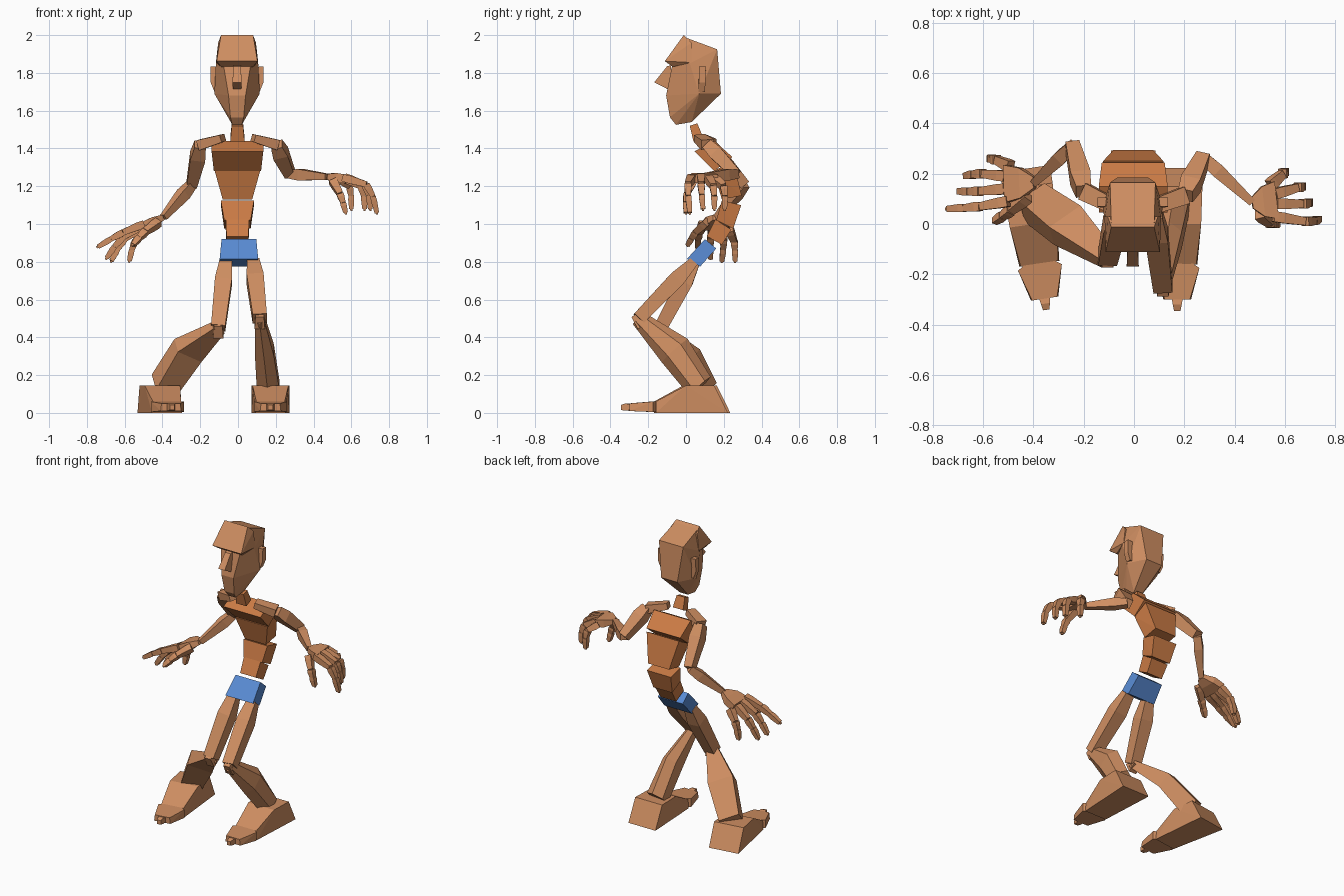
import bpy, bmesh, math
from mathutils import Vector

if "Cube" in bpy.data.objects:
    bpy.data.objects.remove(bpy.data.objects["Cube"])


def material(name, col):
    m = bpy.data.materials.new(name)
    m.diffuse_color = (*col, 1)
    m.use_nodes = True
    m.node_tree.nodes["Principled BSDF"].inputs["Base Color"].default_value = m.diffuse_color
    return m


SKIN = material("skin", (0.62, 0.27, 0.12))
SHIRT = material("torso", (0.60, 0.20, 0.06))
BLUE = material("pelvis", (0.10, 0.26, 0.66))


def finish(name, bm, mat):
    bmesh.ops.recalc_face_normals(bm, faces=bm.faces)
    me = bpy.data.meshes.new(name)
    bm.to_mesh(me)
    bm.free()
    me.materials.append(mat)
    bpy.context.collection.objects.link(bpy.data.objects.new(name, me))


def hull(name, pts, mat=SKIN):
    bm = bmesh.new()
    for p in pts:
        bm.verts.new(p)
    res = bmesh.ops.convex_hull(bm, input=bm.verts)
    loose = [v for v in bm.verts if not v.link_faces]
    bmesh.ops.delete(bm, geom=loose, context='VERTS')
    bmesh.ops.dissolve_limit(bm, angle_limit=0.03, verts=bm.verts, edges=bm.edges)
    finish(name, bm, mat)


def mirrored(pts, cx=0.0):
    return [(cx + s * w, y, z) for w, y, z in pts for s in (-1, 1)]


def limb(name, sections, side, mat=SKIN, n=4):
    """Loft n-sided rings (centre, width, depth) along a bone."""
    ps = [Vector(s[0]) for s in sections]
    ax = (ps[-1] - ps[0]).normalized()
    s = Vector(side)
    s = (s - ax * s.dot(ax)).normalized()
    t = ax.cross(s)
    bm = bmesh.new()
    k = 1 / math.cos(math.pi / n)
    rings = []
    for p, (_, w, d) in zip(ps, sections):
        angs = [math.tau * (i + 0.5) / n for i in range(n)]
        rings.append([bm.verts.new(p + s * math.cos(a) * w / 2 * k + t * math.sin(a) * d / 2 * k)
                      for a in angs])
    bm.faces.new(rings[0])
    bm.faces.new(rings[-1])
    for a, b in zip(rings, rings[1:]):
        for i in range(n):
            j = (i + 1) % n
            bm.faces.new((a[i], a[j], b[j], b[i]))
    finish(name, bm, mat)


# Head, brow cap, nose and ears
CX = -0.005
hull("head", mirrored([
    (.085, -.01, 1.99), (.09, .165, 1.925), (.06, .185, 1.69), (.12, .07, 1.69),
    (.112, .02, 1.85), (.03, .03, 1.54), (.025, -.053, 1.525), (.035, -.085, 1.565),
    (.045, -.105, 1.68), (.07, -.075, 1.83)], CX))
hull("brow", mirrored([
    (.108, -.112, 1.862), (.085, -.012, 2.0), (.085, -.07, 1.832),
    (.112, .03, 1.855), (.1, .03, 1.96)], CX))
hull("nose", mirrored([
    (.02, -.08, 1.84), (.02, -.10, 1.835), (.024, -.168, 1.75),
    (.022, -.10, 1.715), (.022, -.07, 1.72)], CX))
for s, nm in ((-1, "right"), (1, "left")):
    hull(nm + "_ear", [(CX + s * x, y + dy, z) for dy in (0, .035)
                       for x, y, z in ((.09, .065, 1.70), (.12, .065, 1.70),
                                       (.09, .07, 1.83), (.14, .07, 1.835), (.14, .068, 1.75))])

# Spine blocks: (name, top half width, bottom half width, four (y, z) corners)
blocks = [
    ("neck", .03, .038, [(.02, 1.52), (.06, 1.533), (.09, 1.46), (.04, 1.435)], SHIRT),
    ("upper_chest", .137, .125, [(.045, 1.385), (.15, 1.44), (.245, 1.355), (.15, 1.28)], SHIRT),
    ("lower_chest", .12, .078, [(.145, 1.28), (.25, 1.335), (.295, 1.15), (.19, 1.13)], SHIRT),
    ("upper_abdomen", .088, .07, [(.19, 1.125), (.292, 1.10), (.25, .975), (.16, 1.02)], SHIRT),
    ("lower_abdomen", .062, .058, [(.155, 1.025), (.24, .97), (.19, .89), (.11, .935)], SHIRT),
    ("pelvis", .092, .102, [(.10, .92), (.16, .87), (.075, .775), (.005, .815)], BLUE)]
for name, wt, wb, yz, mat in blocks:
    pts = [(w, y, z) for w, (y, z) in zip((wt, wt, wb, wb), yz)]
    hull(name, mirrored(pts, .005 if name == "pelvis" else -.003), mat)

# Arms: clavicle, upper arm, forearm
arms = {
    "right": [(-.08, .07, 1.455), (-.20, .13, 1.42), (-.245, .31, 1.21), (-.395, .165, 1.035)],
    "left": [(.08, .07, 1.455), (.205, .115, 1.42), (.275, .265, 1.265), (.47, .085, 1.25)]}
for nm, (c, sh, el, wr) in arms.items():
    limb(nm + "_clavicle", [(c, .06, .04), (sh, .07, .055)], (0, 1, 0))
    mid = Vector(sh).lerp(Vector(el), .3)
    limb(nm + "_upper_arm", [(sh, .06, .06), (mid, .08, .075), (el, .055, .055)], (1, 0, 0))
    mid = Vector(el).lerp(Vector(wr), .3)
    limb(nm + "_forearm", [(el, .045, .045), (mid, .06, .055), (wr, .032, .03)], (0, 0, 1))

# Hands: palm, thumb and four fingers given as base, knuckle, tip
hands = {
    "right": ([(-.395, .165, 1.035), (-.51, .16, .985)], [
        [(-.42, .11, 1.01), (-.49, .055, .96), (-.555, .01, .89)],
        [(-.50, .09, 1.0), (-.61, .07, .955), (-.74, .06, .88)],
        [(-.51, .14, .99), (-.61, .13, .93), (-.695, .13, .82)],
        [(-.51, .19, .98), (-.60, .20, .92), (-.67, .19, .805)],
        [(-.49, .23, .97), (-.545, .255, .91), (-.575, .26, .805)]]),
    "left": ([(.47, .085, 1.25), (.565, .095, 1.24)], [
        [(.50, .04, 1.23), (.54, .005, 1.16), (.57, .0, 1.06)],
        [(.555, .03, 1.245), (.68, .01, 1.21), (.735, .02, 1.06)],
        [(.565, .08, 1.25), (.67, .08, 1.21), (.70, .09, 1.08)],
        [(.56, .12, 1.24), (.65, .145, 1.20), (.67, .15, 1.08)],
        [(.54, .155, 1.235), (.59, .20, 1.20), (.60, .205, 1.08)]])}
digits = ("thumb", "index", "middle", "ring", "little")
for nm, ((wr, kn), fingers) in hands.items():
    w = Vector(wr)
    k = Vector(kn)
    limb(nm + "_palm", [(w, .045, .03), (w.lerp(k, .45), .12, .05), (k, .15, .045)], (0, 1, 0))
    for dg, (a, b, c) in zip(digits, fingers):
        a, b, c = Vector(a), Vector(b), Vector(c)
        m = b.lerp(c, .5) + (b - a.lerp(c, .5)) * .2
        path = [a, b, m, c]
        side = (0, 1, 0) if dg != "thumb" else (1, 0, 0)
        for i in range(3):
            p, q = path[i], path[i + 1]
            r = .042 - .005 * i
            limb(f"{nm}_{dg}_{i + 1}", [(p, r, r * .9), (p.lerp(q, .3), r, r),
                                        (q, r * .75, r * .75)], side)
        d = (c - m).normalized()
        limb(f"{nm}_{dg}_nail", [(c, .014, .014), (c + d * .01, .01, .01)], side)

# Legs: thigh, knee, calf
legs = {
    "right": ((-.065, .05, .80), (-.105, -.135, .45), (-.265, -.005, .33), (-.395, .085, .14), (0.6, -0.8, 0.1)),
    "left": ((.08, .04, .80), (.115, -.25, .50), (.14, -.06, .33), (.16, .075, .14), (1, 0, 0))}
for nm, (hip, knee, calf, ank, side) in legs.items():
    h, k = Vector(hip), Vector(knee)
    limb(nm + "_thigh", [(h, .065, .05), (h.lerp(k, .3), .09, .085), (k, .075, .07)], (1, 0, 0))
    limb(nm + "_knee", [(k + Vector((0, -.02, .02)), .045, .045),
                        (k + Vector((0, .02, -.04)), .055, .06)], (1, 0, 0))
    limb(nm + "_calf", [(k, .05, .075), (Vector(calf), .10, .16), (Vector(ank), .12, .13)],
         side, n=6 if nm == "left" else 4)

# Feet: heel wedge, toe block and big nail, turned about z
for nm, cx, ang in (("right", -.40, .15), ("left", .172, 0)):
    def place(pts):
        c, s = math.cos(ang), math.sin(ang)
        return [(cx + x * c - y * s, x * s + y * c, z) for x, y, z in mirrored(pts)]
    hull(nm + "_foot", place([(.1, .222, 0), (.1, .15, .145), (.095, 0, .145),
                              (.075, -.16, .06), (.08, -.16, 0)]))
    hull(nm + "_toes", place([(.045, -.145, .062), (.088, -.175, .06), (.088, -.175, .005),
                              (.05, -.30, .05), (.055, -.30, .01), (.045, -.145, .005)]))
    hull(nm + "_toe_tip", place([(.022, -.295, .045), (.022, -.295, .015), (.018, -.32, .05),
                                 (.018, -.32, .012), (.013, -.345, .042), (.013, -.345, .015)]))
